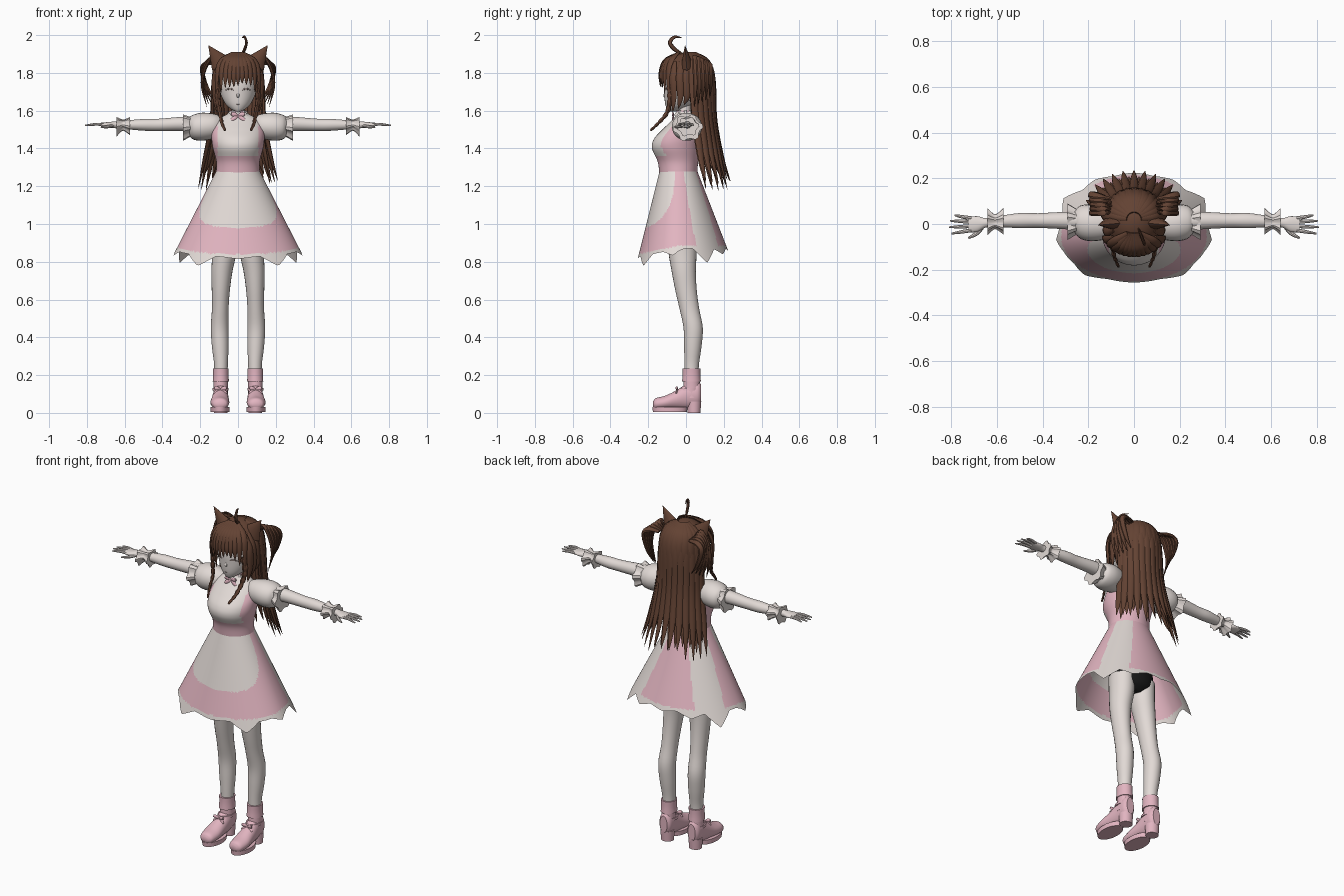
import bpy, bmesh, random
from math import sin, cos, pi, radians, degrees, exp
from mathutils import Vector

random.seed(4)
cube = bpy.data.objects.get("Cube")
if cube:
    bpy.data.objects.remove(cube, do_unlink=True)


def material(name, rgb):
    m = bpy.data.materials.new(name)
    m.use_nodes = True
    m.diffuse_color = (*rgb, 1)
    m.node_tree.nodes["Principled BSDF"].inputs["Base Color"].default_value = (*rgb, 1)
    return m


WHITE = material("warm white", (0.76, 0.70, 0.67))
PINK = material("soft pink", (0.76, 0.46, 0.53))
BROWN = material("chestnut brown", (0.125, 0.055, 0.033))
TAUPE = material("taupe", (0.35, 0.27, 0.25))
BLACK = material("black", (0.01, 0.01, 0.01))


def finish(name, bm, mats, mirror=False, rule=None):
    bmesh.ops.recalc_face_normals(bm, faces=bm.faces)
    if rule:
        for f in bm.faces:
            f.material_index = int(rule(f.calc_center_median()))
    me = bpy.data.meshes.new(name)
    bm.to_mesh(me)
    bm.free()
    for m in mats:
        me.materials.append(m)
    ob = bpy.data.objects.new(name, me)
    bpy.context.collection.objects.link(ob)
    if mirror:
        ob.modifiers.new("mirror", "MIRROR")
    return ob


def spline(pts, n):
    """Catmull-Rom samples through points of any dimension."""
    p = [Vector(q) for q in pts]
    p = [p[0] * 2 - p[1]] + p + [p[-1] * 2 - p[-2]]
    out = []
    for a, b, c, d in zip(p, p[1:], p[2:], p[3:]):
        for i in range(n):
            t = i / n
            out.append((b * 2 + (c - a) * t + (a * 2 - b * 5 + c * 4 - d) * t * t
                        + (b * 3 - a - c * 3 + d) * t ** 3) / 2)
    return out + [p[-2]]


def skin(bm, rings):
    vs = [[bm.verts.new(co) for co in r] for r in rings]
    for r, s in zip(vs, vs[1:]):
        for i in range(len(r)):
            j = (i + 1) % len(r)
            bm.faces.new((r[i], r[j], s[j], s[i]))
    bm.faces.new(vs[0])
    bm.faces.new(vs[-1])


def loft(name, rings, mats, axis="z", seg=24, n=4, mirror=False, rule=None, frill=0):
    """Rings: position on axis, then centre and radius on both cross axes."""
    bm = bmesh.new()
    out = []
    for p, ca, ra, cb, rb in spline(rings, n):
        ring = []
        for i in range(seg):
            t = 2 * pi * i / seg
            k = 1 + frill * (-1) ** (i // 2)
            a, b = ca + ra * k * cos(t), cb + rb * k * sin(t)
            ring.append({"z": (a, b, p), "x": (p, a, b), "y": (a, p, b)}[axis])
        out.append(ring)
    skin(bm, out)
    return finish(name, bm, mats, mirror, rule)


def hair_taper(t):
    return min(1, 0.5 + 2 * t) * (1 - t ** 4) + 0.05


def strands(name, items, mat, out=None, taper=hair_taper, sides=8, n=5, mirror=False):
    """Flattened tapering tubes: items are (path, half width, half thickness)."""
    bm = bmesh.new()
    for path, w, th in items:
        pts = spline(path, n)
        rings = []
        for k, p in enumerate(pts):
            tan = (pts[min(k + 1, len(pts) - 1)] - pts[max(k - 1, 0)]).normalized()
            o = Vector(out) if out else p - Vector((0, 0, min(p.z, 1.78)))
            side = tan.cross(o).normalized()
            nor = side.cross(tan)
            s = taper(k / (len(pts) - 1))
            rings.append([p + side * (w * s * cos(a)) + nor * (th * s * sin(a))
                          for a in [2 * pi * i / sides for i in range(sides)]])
        skin(bm, rings)
    return finish(name, bm, [mat], mirror)


# Head, neck and face details
loft("head", [(1.595, 0, .012, -.075, .018), (1.61, 0, .04, -.06, .042), (1.64, 0, .07, -.035, .076),
              (1.69, 0, .092, -.018, .097), (1.75, 0, .1, -.008, .107), (1.82, 0, .09, 0, .09),
              (1.87, 0, .04, 0, .04)], [WHITE], seg=32)
loft("neck", [(1.54, 0, .045, -.01, .04), (1.58, 0, .034, -.008, .034), (1.66, 0, .034, -.005, .034)], [WHITE])
strands("nose", [([(0, -.108, 1.7), (0, -.114, 1.68), (0, -.108, 1.668)], .008, .006)], WHITE,
        out=(0, -1, 0), taper=lambda t: sin(pi * t) + .1)
strands("eyelashes", [([(.02, -.113, 1.708), (.043, -.107, 1.716), (.068, -.088, 1.708)], .004, .003)], TAUPE,
        out=(0, -1, 0), taper=lambda t: sin(pi * t) + .2, mirror=True)
strands("mouth", [([(-.012, -.107, 1.635), (0, -.109, 1.633), (.012, -.107, 1.635)], .002, .002)], TAUPE,
        out=(0, -1, 0))

# Hair cap, open over the face
bm = bmesh.new()
bmesh.ops.create_uvsphere(bm, u_segments=32, v_segments=20, radius=1)
for v in bm.verts:
    v.co = (v.co.x * .125, v.co.y * .133 + .012, v.co.z * .135 + 1.775)
gone = [f for f in bm.faces if f.calc_center_median().z < (1.82 if f.calc_center_median().y < -.03 else 1.67)]
bmesh.ops.delete(bm, geom=gone, context="FACES")
finish("hair_cap", bm, [BROWN])

# Fringe
fringe = []
for i in range(11):
    x = -.11 + .022 * i
    y = -.138 * (1 - (x / .15) ** 2) ** .5
    low = 1.735 - .06 * (abs(x) / .11) ** 3 + random.uniform(-.012, .012)
    fringe.append(([(x * .25, -.04, 1.908), (x * .8, y * .82, 1.865), (x, y, 1.80), (x * 1.02, y, low)], .018, .008))
strands("fringe", fringe, BROWN)

# Long back hair in two layers
back = []
for layer, count in ((0, 13), (1, 12)):
    for i in range(count):
        a = radians(-78 + 156 * i / (count - 1))
        s, c, k = sin(a), cos(a), 1 - .16 * layer
        tip = 1.17 + random.uniform(0, .07) + .03 * layer
        back.append(([(.03 * s, .02 + .03 * c, 1.905), (.1 * s, .02 + .095 * c, 1.86),
                      (.128 * s, .015 + .13 * c, 1.76), (.14 * s * k, .03 + .125 * c * k, 1.55),
                      (.18 * s * k, .05 + .145 * c * k, 1.35), (.215 * s * k, .07 + .165 * c * k, tip)],
                     .026, .012))
strands("back_hair", back, BROWN)

# Looped side tails, temple locks and hanging front braids
strands("side_tails", [([(.1, .05 + .015 * i, 1.85), (.135 + .006 * i, .05 + .018 * i, 1.885 - .008 * i),
                         (.175 + .004 * i, .05 + .02 * i, 1.82), (.19 - .006 * i, .05 + .02 * i, 1.73),
                         (.165 - .01 * i, .045 + .02 * i, 1.62 + .012 * i)], .016, .009) for i in range(5)],
        BROWN, mirror=True)
strands("temple_locks", [([(.09, -.06 + .035 * i, 1.86), (.124, -.07 + .035 * i, 1.78),
                           (.126, -.065 + .035 * i, 1.68), (.112, -.07 + .03 * i, 1.59 + .02 * i)], .02, .009)
                         for i in range(4)], BROWN, mirror=True)
strands("front_braids", [([(.1, -.085, 1.74), (.106, -.085, 1.66), (.095, -.1, 1.59), (.085, -.145, 1.535),
                           (.068, -.188, 1.495)], .021, .016)], BROWN, n=10, mirror=True,
        taper=lambda t: (1 - .65 * t) * (.7 + .3 * abs(sin(t * 8 * pi))))
strands("cowlick", [([(.02, -.02, 1.9), (.035, -.06, 1.925), (.045, -.085, 1.96), (.035, -.06, 1.99),
                      (.02, -.02, 1.985)], .011, .007)], BROWN, out=(1, 0, .2))
strands("cat_ears", [([(.088, .005, 1.845), (.122, 0, 1.895), (.156, -.005, 1.945)], .058, .03)], BROWN,
        out=(0, 1, 0), taper=lambda t: 1.02 - t, mirror=True)

# Dress bodice with a pale bib
loft("bodice", [(1.26, 0, .117, -.04, .1), (1.33, 0, .115, -.043, .107), (1.40, 0, .133, -.053, .127),
                (1.45, 0, .14, -.045, .125), (1.50, 0, .138, -.025, .1), (1.55, 0, .115, -.008, .066),
                (1.585, 0, .05, -.005, .042)], [PINK, WHITE], seg=64, n=10,
     rule=lambda c: c.z > 1.545 or (c.z > 1.36 and c.y < -.03 and abs(c.x) < .108))
loft("collar_frill", [(1.575, 0, .06, -.008, .055), (1.585, 0, .05, -.008, .045), (1.6, 0, .04, -.007, .04)],
     [WHITE], frill=.08, seg=32)
loft("choker", [(1.592, 0, .041, -.008, .041), (1.602, 0, .04, -.008, .04)], [PINK])


def bow(name, x, y, z, size):
    loops = [([(x, y, z), (x + s * size, y - .006, z + d * size)], size * .35, .006)
             for s in (-1, 1) for d in (.25, -.75)]
    return strands(name, loops, PINK, out=(0, -1, 0), taper=lambda t: .25 + .75 * sin(pi * t * .8))


bow("neck_bow", 0, -.065, 1.575, .035)

# Flared skirt: apron, coloured panels and ragged pale hem
SPIKES = ((0, .01), (35, .055), (82, .03), (122, .075), (150, .03), (180, .015))


def hem(az):
    z = .87 - .045 * max(0, cos(radians(az)))
    return z - max(d * max(0, 1 - abs(az - a) / 15) for a, d in SPIKES)


def skirt_white(az, z):
    t = (1.28 - z) / .4
    apron = (az / 80) ** 2.6 + (max(t, 0) / .75) ** 2.6 < 1
    panel = 112 - 6 * (1 - t) < az < 146 + 8 * (1 - t)
    trim = z < .885 - .045 * max(0, cos(radians(az)))
    return apron or panel or trim


bm = bmesh.new()
SEG, ROWS = 180, 50
grid = []
for r in range(ROWS + 1):
    row = []
    for i in range(SEG):
        a = 2 * pi * i / SEG
        az = degrees(min(a, 2 * pi - a))
        z = 1.29 + (hem(az) - 1.29) * r / ROWS
        t = (1.28 - z) / .4
        y = -cos(a) * (.1 + (.1 if az < 90 else .155) * t) - .04
        row.append((bm.verts.new(((.115 + .205 * t) * sin(a), y, z)), az, z))
    grid.append(row)
for r in range(ROWS):
    for i in range(SEG):
        q = [grid[r][i], grid[r][(i + 1) % SEG], grid[r + 1][(i + 1) % SEG], grid[r + 1][i]]
        f = bm.faces.new([e[0] for e in q])
        f.material_index = int(skirt_white(sum(e[1] for e in q) / 4, sum(e[2] for e in q) / 4))
finish("skirt", bm, [PINK, WHITE])
loft("shorts", [(.87, 0, .05, -.015, .05), (.91, 0, .125, -.02, .09), (1.0, 0, .13, -.025, .095),
                (1.1, 0, .11, -.03, .08)], [BLACK])

# Arms, puffed sleeves, wrist cuffs and hands
loft("arms", [(.13, .01, .045, 1.53, .045), (.3, .015, .038, 1.53, .037), (.42, .015, .032, 1.525, .032),
              (.5, .015, .033, 1.525, .031), (.6, .01, .023, 1.525, .022), (.65, .005, .021, 1.525, .018),
              (.685, 0, .034, 1.525, .015), (.725, -.003, .034, 1.525, .011)], [WHITE], axis="x", mirror=True)
loft("puff_sleeves", [(.09, 0, .045, 1.52, .05), (.13, 0, .068, 1.518, .066), (.19, .005, .08, 1.515, .074),
                      (.235, .008, .072, 1.513, .066), (.258, .01, .05, 1.515, .05)], [WHITE], axis="x", mirror=True)
loft("sleeve_frills", [(.25, .01, .05, 1.515, .048), (.268, .01, .06, 1.513, .056), (.292, .01, .073, 1.51, .066)],
     [WHITE], axis="x", frill=.1, mirror=True)
loft("wrist_cuffs", [(.572, .012, .052, 1.518, .045), (.6, .01, .032, 1.523, .03), (.615, .01, .032, 1.523, .03),
                     (.642, .01, .055, 1.515, .048)], [WHITE], axis="x", frill=.1, mirror=True)
fingers = [([(.71, y, 1.526), (.75, y * 1.25, 1.528), (.715 + l, y * 1.55, 1.522)], .0085, .008)
           for y, l in ((-.027, .083), (-.009, .095), (.009, .09), (.025, .07))]
fingers.append(([(.665, -.015, 1.52), (.69, -.042, 1.515), (.725, -.062, 1.512)], .01, .009))
strands("fingers", fingers, WHITE, out=(0, 0, 1), taper=lambda t: 1 - .6 * t ** 3, mirror=True)

# Legs
loft("legs", [(.15, .092, .036, .03, .036), (.25, .09, .036, .03, .038), (.35, .094, .044, .036, .046),
              (.45, .097, .047, .038, .051), (.55, .094, .044, .018, .052), (.65, .091, .048, 0, .057),
              (.75, .085, .056, -.012, .064), (.85, .072, .064, -.018, .075), (.95, .07, .066, -.02, .08)],
     [WHITE], mirror=True)

# Boots with soles, heels, cuffs and bows
loft("boot_feet", [(-.175, .094, .018, .045, .014), (-.16, .095, .04, .048, .03), (-.11, .096, .05, .055, .036),
                   (-.05, .094, .045, .07, .05), (.01, .092, .04, .09, .068), (.06, .092, .038, .1, .068),
                   (.08, .092, .024, .1, .05)], [PINK], axis="y", mirror=True)
loft("boot_shafts", [(.08, .092, .04, .03, .05), (.13, .092, .038, .03, .045), (.175, .092, .038, .03, .042)],
     [PINK], mirror=True)
loft("boot_cuffs", [(.165, .091, .043, .029, .05), (.2, .091, .041, .029, .047), (.235, .091, .042, .029, .047)],
     [PINK], n=2, mirror=True)
loft("boot_soles", [(.004, .095, .05, -.085, .09), (.03, .095, .051, -.085, .093)], [PINK], n=1, mirror=True)
loft("boot_heels", [(0, .092, .036, .042, .034), (.06, .092, .038, .042, .039)], [PINK], n=1, mirror=True)
loft("boot_straps", [(.118, .092, .043, .02, .056), (.132, .092, .042, .022, .054)], [PINK], n=1, mirror=True)
bow("boot_bows", .093, -.045, .125, .032).modifiers.new("mirror", "MIRROR")

# Smooth shading with sharp edges kept
for ob in bpy.context.scene.objects:
    ob.select_set(ob.type == "MESH")
    if ob.type == "MESH":
        bpy.context.view_layer.objects.active = ob
bpy.ops.object.shade_smooth_by_angle(angle=radians(40))
